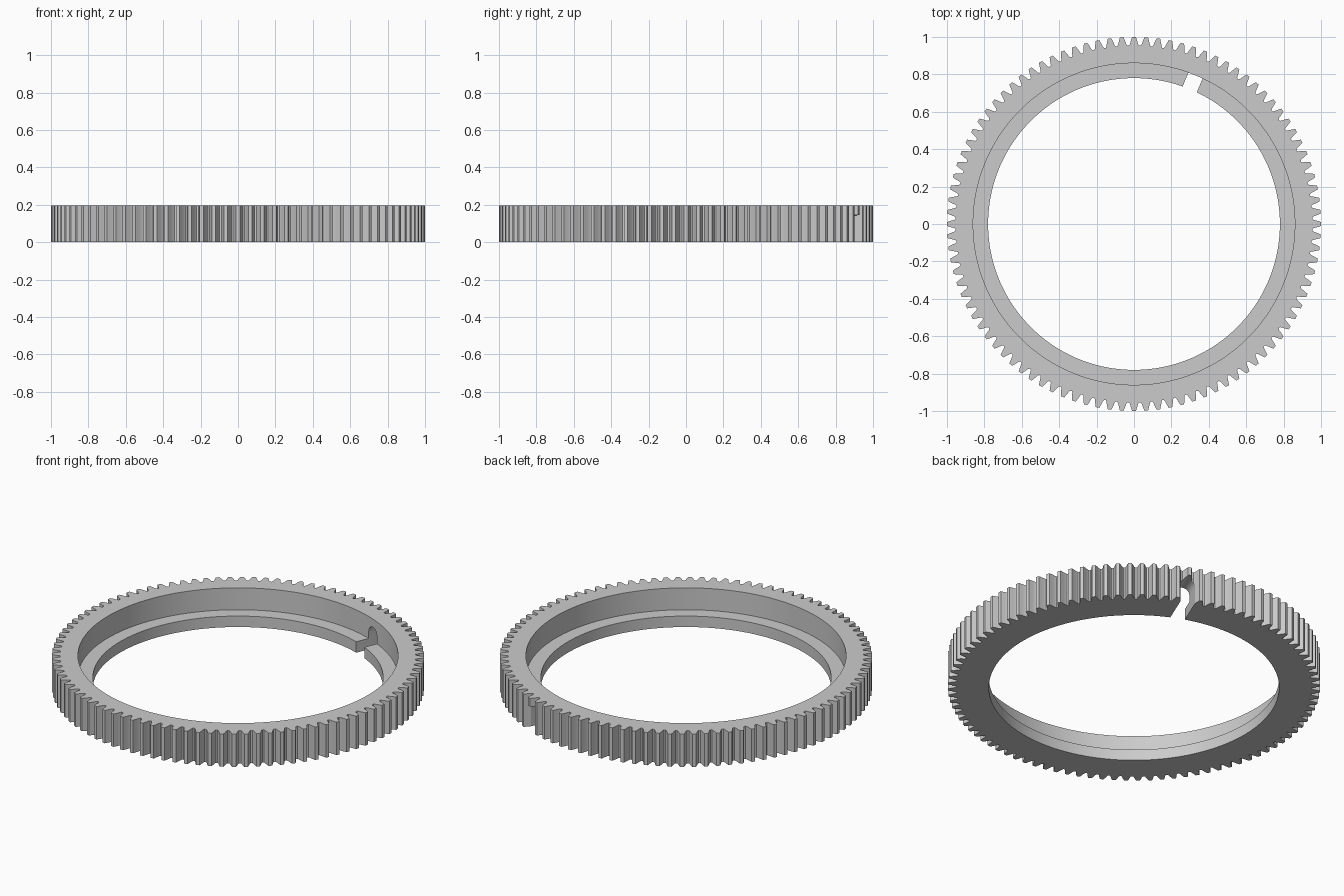
import bpy, bmesh, math

cube = bpy.data.objects.get("Cube")
if cube:
    bpy.data.objects.remove(cube, do_unlink=True)

TEETH = 96
HEIGHT, SHELF = 0.195, 0.065
WALL_R, BORE_R = 0.86, 0.78
SLOT_ANGLE, SLOT_HALF, SLOT_TOP = math.radians(67.5), 0.041, 0.147

steel = bpy.data.materials.new("plain grey")
steel.use_nodes = True
grey = (0.6, 0.6, 0.6, 1)
steel.diffuse_color = grey
steel.node_tree.nodes["Principled BSDF"].inputs["Base Color"].default_value = grey


def make_object(name, bm):
    bmesh.ops.recalc_face_normals(bm, faces=bm.faces)
    mesh = bpy.data.meshes.new(name)
    bm.to_mesh(mesh)
    bm.free()
    mesh.materials.append(steel)
    obj = bpy.data.objects.new(name, mesh)
    bpy.context.collection.objects.link(obj)
    return obj


# One tooth: (fraction of pitch, radius), mirrored about its centre
half = [(-0.43, 0.954), (-0.36, 0.960), (-0.26, 0.980), (-0.15, 1.0)]
tooth = half + [(-f, r) for f, r in reversed(half)]
pitch = 2 * math.pi / TEETH
outline = [((i + f) * pitch, r) for i in range(TEETH) for f, r in tooth]

# Toothed ring with a stepped bore, bridged loop by loop
bm = bmesh.new()
loops = []
for radius, z in [(None, 0), (None, HEIGHT), (WALL_R, HEIGHT),
                  (WALL_R, SHELF), (BORE_R, SHELF), (BORE_R, 0)]:
    loops.append([bm.verts.new(((radius or r) * math.cos(a),
                                (radius or r) * math.sin(a), z))
                  for a, r in outline])
count = len(outline)
for k, loop in enumerate(loops):
    other = loops[(k + 1) % len(loops)]
    for i in range(count):
        j = (i + 1) % count
        bm.faces.new((loop[i], loop[j], other[j], other[i]))
ring = make_object("ring_gear", bm)

# Arched radial slot, open at the underside
bm = bmesh.new()
spring = SLOT_TOP - SLOT_HALF
arch = [(-SLOT_HALF, -0.1)]
arch += [(-SLOT_HALF * math.cos(math.pi * i / 16),
          spring + SLOT_HALF * math.sin(math.pi * i / 16)) for i in range(17)]
arch.append((SLOT_HALF, -0.1))
profile = bm.faces.new([bm.verts.new((0.6, y, z)) for y, z in arch])
extruded = bmesh.ops.extrude_face_region(bm, geom=[profile], use_keep_orig=True)
bmesh.ops.translate(bm, vec=(0.6, 0, 0),
                    verts=[v for v in extruded["geom"] if isinstance(v, bmesh.types.BMVert)])
cutter = make_object("slot_cutter", bm)
cutter.rotation_euler.z = SLOT_ANGLE
cutter.hide_render = True

bpy.context.view_layer.objects.active = ring
ring.select_set(True)
cut = ring.modifiers.new("slot", 'BOOLEAN')
cut.operation = 'DIFFERENCE'
cut.solver = 'EXACT'
cut.object = cutter
bpy.context.view_layer.update()
bpy.ops.object.modifier_apply(modifier=cut.name)
bpy.data.objects.remove(cutter, do_unlink=True)

bpy.ops.object.shade_smooth_by_angle(angle=math.radians(20))
